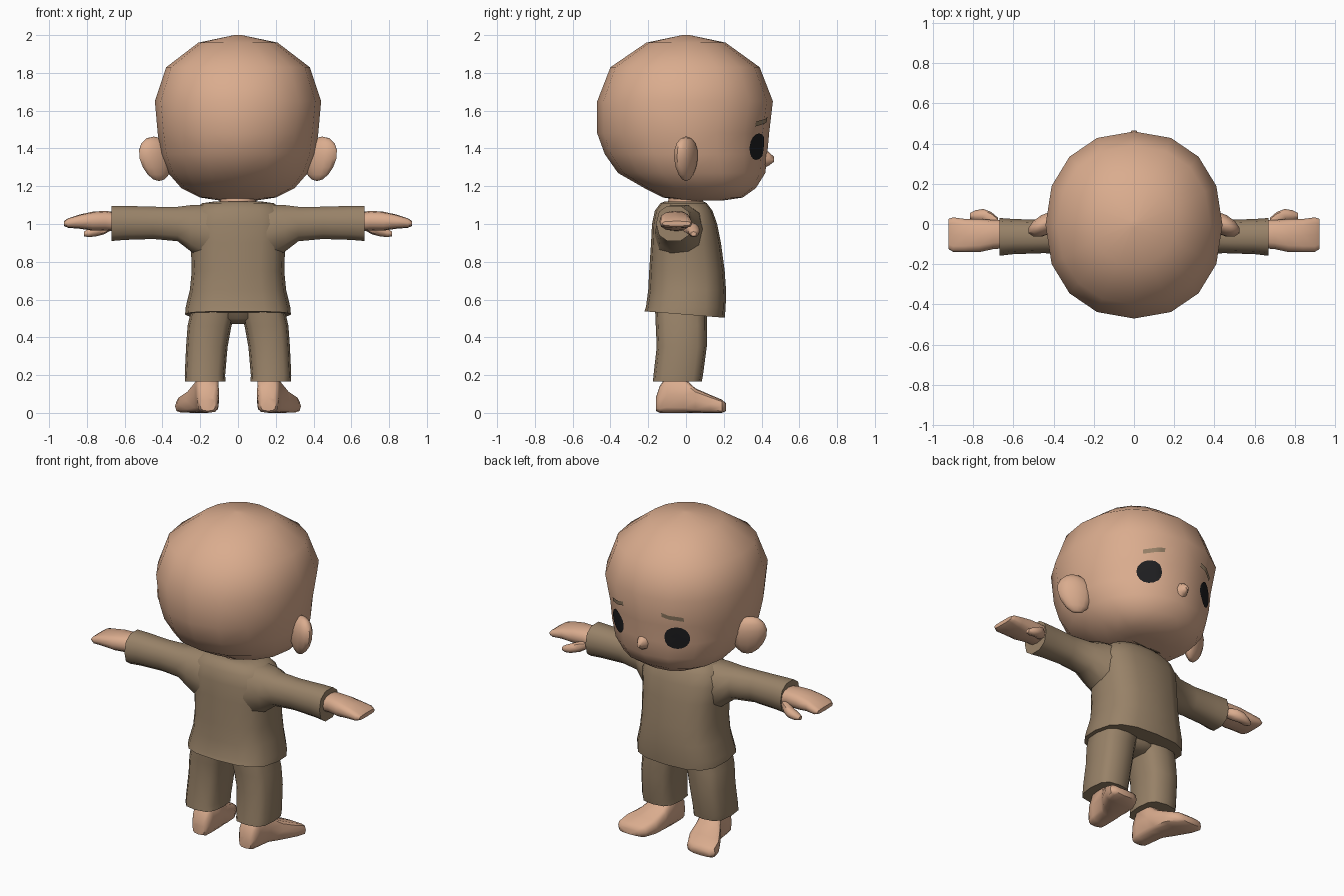
import bpy, bmesh, math
from mathutils import Vector, Matrix
from mathutils.bvhtree import BVHTree

if "Cube" in bpy.data.objects:
    bpy.data.objects.remove(bpy.data.objects["Cube"])


def material(name, rgb):
    m = bpy.data.materials.new(name)
    lin = [((c / 255 + 0.055) / 1.055) ** 2.4 for c in rgb]
    m.diffuse_color = (*lin, 1)
    m.use_nodes = True
    m.node_tree.nodes["Principled BSDF"].inputs["Base Color"].default_value = m.diffuse_color
    return m


SKIN = material("skin", (218, 172, 142))
CLOTH = material("brown_cloth", (152, 130, 104))
BLACK = material("eye_black", (30, 30, 32))


def finish(name, bm, mat, mirror=False, angle=50):
    me = bpy.data.meshes.new(name)
    bm.to_mesh(me)
    bm.free()
    me.materials.append(mat)
    me.shade_smooth()
    me.set_sharp_from_angle(angle=math.radians(angle))
    ob = bpy.data.objects.new(name, me)
    bpy.context.collection.objects.link(ob)
    if mirror:
        mod = ob.modifiers.new("mirror", 'MIRROR')
        mod.use_mirror_merge = False
    return ob


def loft(axis, sections, n=12):
    """Rounded rings along an axis: (position, u min, u max, v min, v max, roundness)."""
    bm = bmesh.new()
    rings = []
    for p, u0, u1, v0, v1, e in sections:
        ring = []
        for i in range(n):
            c, s = math.cos(math.tau * i / n), math.sin(math.tau * i / n)
            u = (u0 + u1) / 2 + (u1 - u0) / 2 * math.copysign(abs(c) ** (2 / e), c)
            v = (v0 + v1) / 2 + (v1 - v0) / 2 * math.copysign(abs(s) ** (2 / e), s)
            co = {'X': (p, u, v), 'Y': (u, p, v), 'Z': (u, v, p)}[axis]
            ring.append(bm.verts.new(co))
        rings.append(ring)
    for a, b in zip(rings, rings[1:]):
        for i in range(n):
            j = (i + 1) % n
            bm.faces.new((a[i], a[j], b[j], b[i]))
    bm.faces.new(rings[0])
    bm.faces.new(rings[-1])
    bmesh.ops.recalc_face_normals(bm, faces=bm.faces)
    return bm


# Head: big rounded skull with a fuller jaw in front
bm = loft('Z', [
    (1.125, -.10, .10, -.02, .20, 2),
    (1.14, -.20, .20, -.12, .30, 2.3),
    (1.19, -.30, .30, -.22, .37, 2.3),
    (1.27, -.37, .37, -.36, .42, 2.1),
    (1.37, -.41, .41, -.43, .43, 2.05),
    (1.48, -.425, .425, -.47, .44, 2.05),
    (1.65, -.44, .44, -.47, .46, 2.2),
    (1.83, -.38, .38, -.40, .39, 2.2),
    (1.96, -.21, .21, -.21, .21, 2),
    (2.0, -.02, .02, -.02, .02, 2)], 16)
bmesh.ops.triangulate(bm, faces=bm.faces)
head_surface = BVHTree.FromBMesh(bm)
finish("head", bm, SKIN, angle=60)


def face_plate(name, rows, mat):
    """Thin sheet laid on the face from a grid of (x, z) points."""
    bm = bmesh.new()
    grid = []
    for row in rows:
        line = []
        for x, z in row:
            hit, normal, _, _ = head_surface.ray_cast(Vector((x, 2, z)), Vector((0, -1, 0)))
            line.append(bm.verts.new(hit + normal * 0.006))
        grid.append(line)
    for a, b in zip(grid, grid[1:]):
        for i in range(len(a) - 1):
            bm.faces.new((a[i], a[i + 1], b[i + 1], b[i]))
    bmesh.ops.remove_doubles(bm, verts=bm.verts, dist=0.0005)
    bm.normal_update()
    bmesh.ops.reverse_faces(bm, faces=[f for f in bm.faces if f.normal.y < 0])
    finish(name, bm, mat, mirror=True)


# Round eyes and short brows
face_plate("eyes", [[(.20 + .88 * r * math.cos(math.tau * i / 16),
                      1.41 + r * math.sin(math.tau * i / 16)) for i in range(17)]
                    for r in (0, .024, .048, .07)], BLACK)
face_plate("brows", [[(.13 + .11 * i / 5, 1.555 - .025 * i / 5 + h) for i in range(6)]
                     for h in (-.013, .013)], CLOTH)

# Nose
finish("nose", loft('Y', [
    (.39, -.045, .045, 1.285, 1.41, 2),
    (.44, -.03, .03, 1.31, 1.38, 2),
    (.466, -.01, .01, 1.33, 1.355, 2)], 8), SKIN)

# Ears: flattened ovals swept backwards, narrower at the lobe
bm = bmesh.new()
bmesh.ops.create_uvsphere(bm, u_segments=12, v_segments=8, radius=1)
for v in bm.verts:
    x, y, z = v.co
    v.co = ((.10 + .015 * z) * x, .05 * y * (1 + .2 * z), .118 * z)
bm.transform(Matrix.Translation((.432, 0, 1.345)) @ Matrix.Rotation(math.radians(-28), 4, 'Z'))
for v in bm.verts:
    v.co.x += (v.co.z - 1.345) * .12
finish("ears", bm, SKIN, mirror=True)

# Neck
finish("neck", loft('Z', [
    (1.04, -.10, .10, -.10, .09, 2),
    (1.18, -.09, .09, -.09, .09, 2)], 12), SKIN)

# Shirt body, hem dipping towards the front
bm = loft('Z', [
    (.52, -.28, .28, -.22, .205, 2.8),
    (.56, -.277, .277, -.212, .21, 2.8),
    (.65, -.255, .255, -.20, .212, 2.7),
    (.75, -.245, .245, -.195, .205, 2.7),
    (.90, -.25, .25, -.185, .185, 2.7),
    (1.0, -.26, .26, -.18, .165, 2.7),
    (1.07, -.24, .24, -.165, .14, 2.6),
    (1.11, -.19, .19, -.135, .11, 2.5),
    (1.12, -.12, .12, -.11, .09, 2)], 16)
for v in bm.verts:
    if v.co.z < .53:
        v.co.z -= .08 * v.co.y
finish("shirt", bm, CLOTH)

# Collar flaps at the front of the neck
bm = bmesh.new()
bm.faces.new([bm.verts.new(p) for p in
              ((.01, .145, 1.08), (.08, .14, 1.085), (.10, .10, 1.125), (.03, .10, 1.125))])
bmesh.ops.solidify(bm, geom=bm.faces[:], thickness=.008)
bmesh.ops.recalc_face_normals(bm, faces=bm.faces)
finish("collar_flaps", bm, CLOTH, mirror=True)

# Sleeves, wide at the armpit
finish("sleeves", loft('X', [
    (.15, -.165, .11, .78, 1.11, 2.4),
    (.25, -.16, .085, .85, 1.105, 2.4),
    (.32, -.15, .04, .905, 1.095, 2.4),
    (.45, -.145, .02, .917, 1.095, 2.4),
    (.60, -.15, .025, .912, 1.10, 2.4),
    (.67, -.158, .03, .906, 1.10, 2.4)], 10), CLOTH, mirror=True)

# Hands: mitten palms tapering to the fingertips, with thumbs
finish("hands", loft('X', [
    (.64, -.12, .02, .96, 1.06, 2.5),
    (.70, -.125, .02, .965, 1.07, 2.5),
    (.77, -.14, .025, .965, 1.065, 2.7),
    (.84, -.14, .025, .975, 1.05, 3),
    (.90, -.138, .033, .98, 1.03, 3.5),
    (.922, -.125, .025, .99, 1.015, 3.5)], 12), SKIN, mirror=True)
finish("thumbs", loft('X', [
    (.675, -.03, .03, .965, 1.01, 2.2),
    (.71, -.01, .06, .945, 1.01, 2.2),
    (.75, .01, .075, .935, .995, 2.2),
    (.79, .015, .068, .93, .975, 2.2),
    (.815, .025, .055, .935, .96, 2.2)], 8), SKIN, mirror=True)

# Trousers: two legs and the hips joining them
finish("trouser_legs", loft('Z', [
    (.165, .066, .28, -.175, .083, 3),
    (.20, .068, .282, -.172, .09, 3),
    (.35, .055, .275, -.155, .11, 3),
    (.46, .035, .267, -.16, .11, 3),
    (.58, .0, .24, -.165, .11, 3)], 12), CLOTH, mirror=True)
finish("trouser_hips", loft('Z', [
    (.47, -.07, .07, -.09, .06, 2.5),
    (.50, -.16, .16, -.14, .09, 2.5),
    (.58, -.23, .23, -.165, .11, 2.8)], 12), CLOTH)

# Bare feet, splayed outwards
finish("feet", loft('Y', [
    (-.16, .12, .20, .01, .08, 3),
    (-.14, .105, .215, 0, .14, 3.5),
    (-.10, .10, .222, 0, .20, 4),
    (-.01, .10, .235, 0, .185, 4),
    (.05, .10, .275, 0, .13, 4),
    (.13, .11, .322, 0, .095, 4),
    (.19, .14, .333, 0, .07, 4),
    (.213, .18, .31, .01, .05, 3.5)], 12), SKIN, mirror=True)
